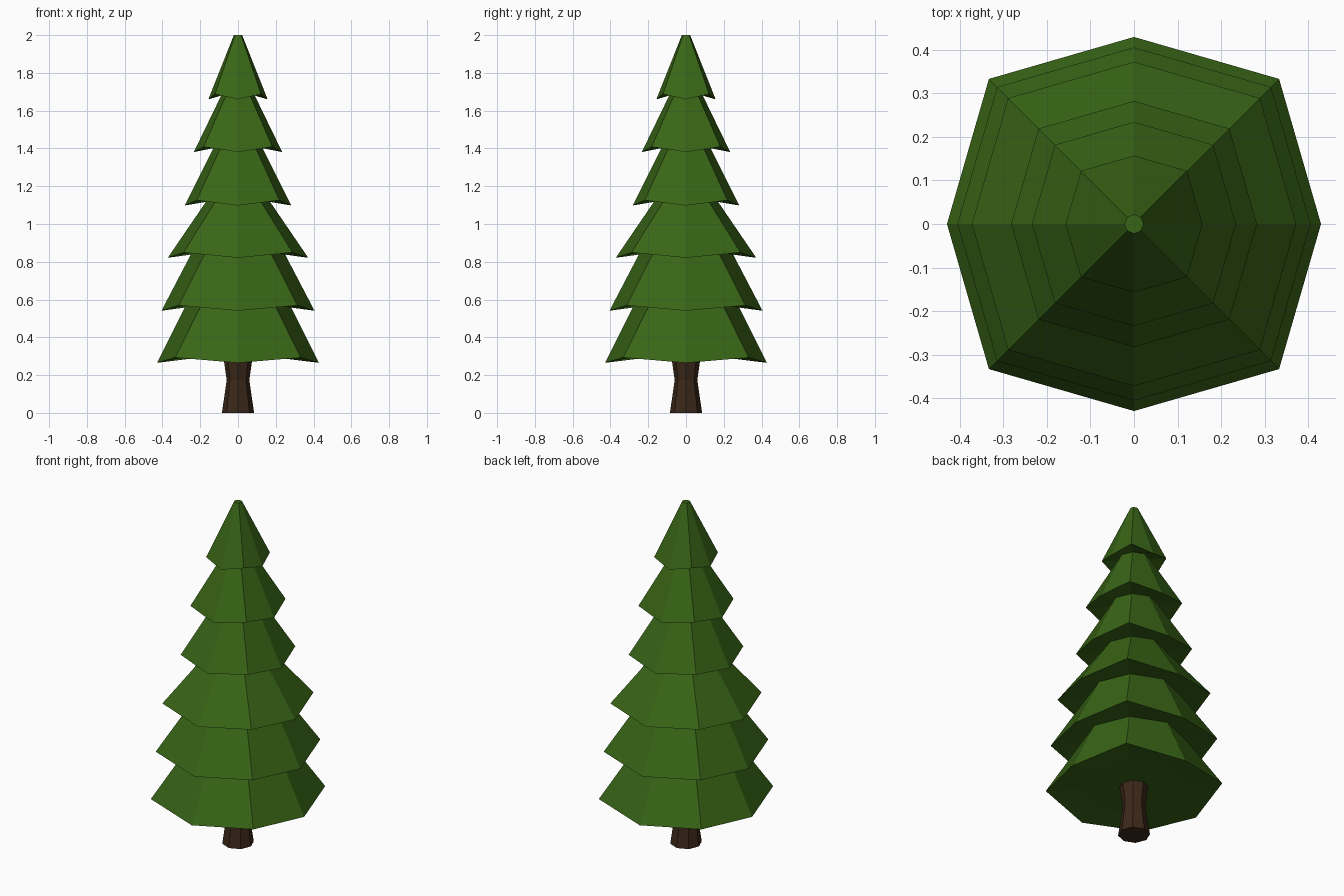
import bpy, bmesh
from math import cos, sin, pi

if "Cube" in bpy.data.objects:
    bpy.data.objects.remove(bpy.data.objects["Cube"])

SIDES = 8


def ring(r, z, diag=1.0, lift=0.0):
    """Octagon with corners on the axes; diagonal corners may be pushed out and lifted."""
    pts = []
    for i in range(SIDES):
        a = 2 * pi * i / SIDES
        k, dz = (diag, lift) if i % 2 else (1.0, 0.0)
        pts.append((r * k * cos(a), r * k * sin(a), z + dz))
    return pts


def loft(name, rings, color):
    """Skin a stack of rings and cap both ends."""
    bm = bmesh.new()
    loops = [[bm.verts.new(p) for p in pts] for pts in rings]
    for lo, hi in zip(loops, loops[1:]):
        for i in range(SIDES):
            j = (i + 1) % SIDES
            bm.faces.new((lo[i], lo[j], hi[j], hi[i]))
    bm.faces.new(loops[0][::-1])
    bm.faces.new(loops[-1])
    bmesh.ops.recalc_face_normals(bm, faces=bm.faces)
    mesh = bpy.data.meshes.new(name)
    bm.to_mesh(mesh)
    bm.free()
    obj = bpy.data.objects.new(name, mesh)
    bpy.context.collection.objects.link(obj)
    mat = bpy.data.materials.new(name + "_color")
    mat.diffuse_color = color
    mat.use_nodes = True
    mat.node_tree.nodes["Principled BSDF"].inputs["Base Color"].default_value = mat.diffuse_color
    mesh.materials.append(mat)
    return obj


# Trunk: flared foot, narrow waist, widening into the foliage
loft("trunk", [ring(0.085, 0), ring(0.06, 0.175), ring(0.078, 0.3)],
     (0.045, 0.021, 0.01, 1))

# Foliage: one continuous skin of six tiers (rim radius, rim height, top radius)
LIFT = 0.028
tiers = [(0.429, 0.265, 0.276), (0.405, 0.541, 0.244), (0.372, 0.821, 0.164),
         (0.282, 1.098, 0.127), (0.234, 1.381, 0.085), (0.157, 1.660, 0.022)]
rings = [ring(0.285, 0.265 + LIFT)]
for n, (rim, z, top) in enumerate(tiers):
    top_z = tiers[n + 1][1] + LIFT if n + 1 < len(tiers) else 2.0
    rings.append(ring(rim, z, diag=1.097, lift=LIFT))
    rings.append(ring(top, top_z))
loft("foliage", rings, (0.04, 0.13, 0.008, 1))
